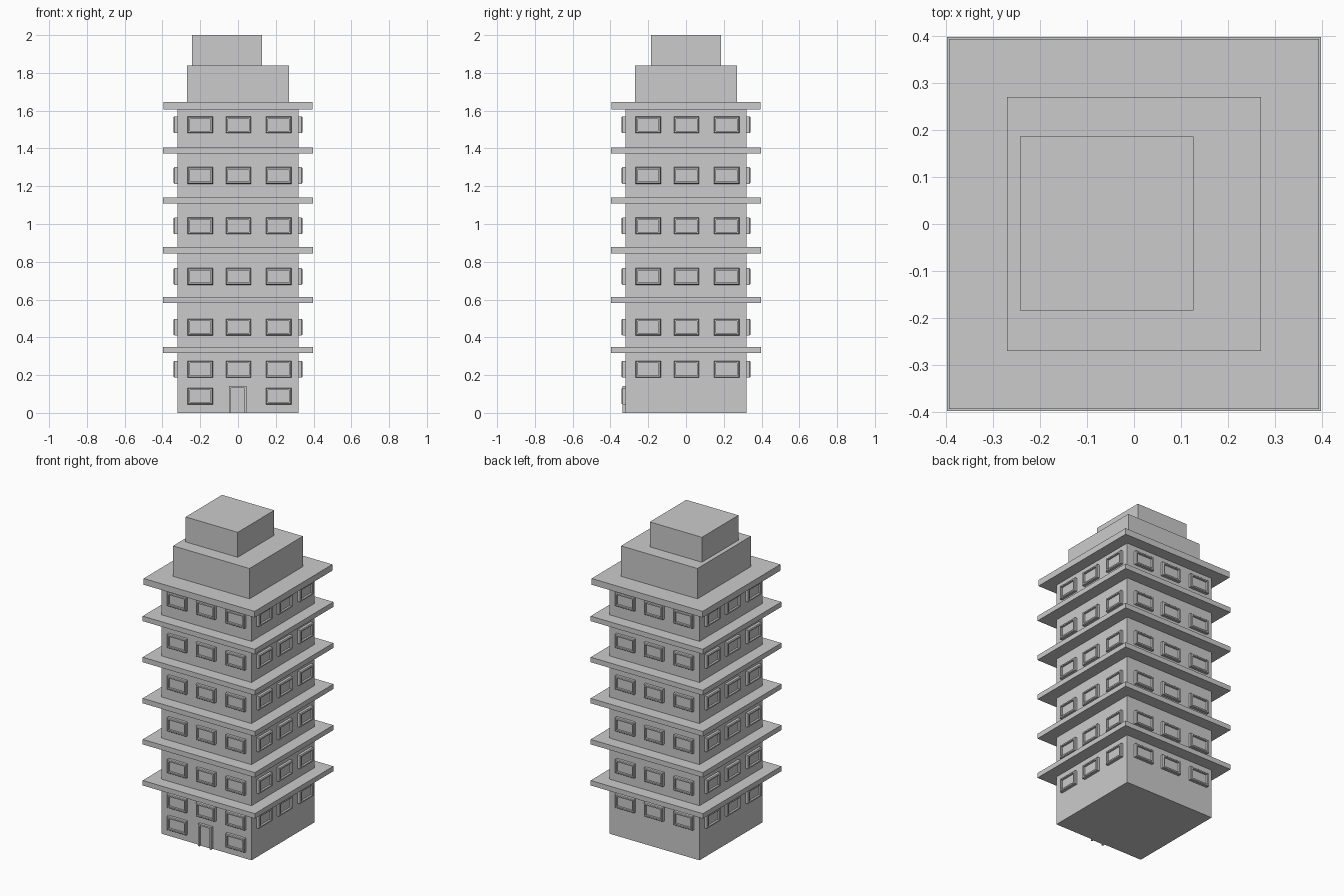
import bpy, bmesh, math
from mathutils import Matrix

if "Cube" in bpy.data.objects:
    bpy.data.objects.remove(bpy.data.objects["Cube"])

HALF = 0.32  # half width of the main tower


def make_object(name, bm):
    bmesh.ops.recalc_face_normals(bm, faces=bm.faces)
    mesh = bpy.data.meshes.new(name)
    bm.to_mesh(mesh)
    bm.free()
    obj = bpy.data.objects.new(name, mesh)
    bpy.context.collection.objects.link(obj)
    return obj


def box(name, x0, x1, y0, y1, z0, z1):
    bm = bmesh.new()
    size = Matrix.Diagonal((x1 - x0, y1 - y0, z1 - z0, 1))
    mid = Matrix.Translation(((x0 + x1) / 2, (y0 + y1) / 2, (z0 + z1) / 2))
    bmesh.ops.create_cube(bm, size=1, matrix=mid @ size)
    return make_object(name, bm)


def square_block(name, half, z0, z1):
    return box(name, -half, half, -half, half, z0, z1)


def window(name, x, z, turn):
    # Nested rectangles: wall edge, chamfered frame, recessed pane
    w, h = 0.067, 0.044
    steps = [(0, 0.318), (0, 0.336), (0.004, 0.341), (0.012, 0.341), (0.012, 0.328)]
    bm = bmesh.new()
    rings = []
    for inset, depth in steps:
        a, b = w - inset, h - inset
        rings.append([bm.verts.new((x + sx * a, -depth, z + sz * b))
                      for sx, sz in ((-1, -1), (1, -1), (1, 1), (-1, 1))])
    for r, s in zip(rings, rings[1:]):
        for i in range(4):
            j = (i + 1) % 4
            bm.faces.new((r[i], r[j], s[j], s[i]))
    bm.faces.new(rings[0][::-1])
    bm.faces.new(rings[-1])
    bm.transform(Matrix.Rotation(turn, 4, 'Z'))
    make_object(name, bm)


# Tower body, floor ledges and roof slab
square_block("tower_body", HALF, 0, 1.61)
for i in range(5):
    z = 0.318 + i * 0.2635
    square_block(f"floor_ledge_{i + 1}", 0.398, z, z + 0.032)
square_block("roof_slab", 0.394, 1.605, 1.645)

# Stepped rooftop blocks, the upper one off centre
square_block("rooftop_lower", 0.271, 1.645, 1.84)
box("rooftop_upper", -0.243, 0.127, -0.184, 0.186, 1.84, 2.0)

# Windows on all four sides
columns = (-0.2, 0.003, 0.215)
rows = (0.231, 0.454, 0.722, 0.99, 1.257, 1.525)
for side, label in enumerate(("front", "right", "back", "left")):
    for r, z in enumerate(rows):
        for c, x in enumerate(columns):
            window(f"window_{label}_{r + 1}_{c + 1}", x, z, side * math.pi / 2)

# Ground floor windows beside the door
for label, x in (("left", columns[0]), ("right", columns[2])):
    window(f"ground_window_{label}", x, 0.089, 0)

# Door frame and recessed leaf
box("door_jamb_left", -0.047, -0.037, -0.337, -0.318, 0, 0.143)
box("door_jamb_right", 0.035, 0.045, -0.337, -0.318, 0, 0.143)
box("door_lintel", -0.037, 0.035, -0.337, -0.318, 0.133, 0.143)
box("door_leaf", -0.037, 0.035, -0.325, -0.318, 0, 0.133)
